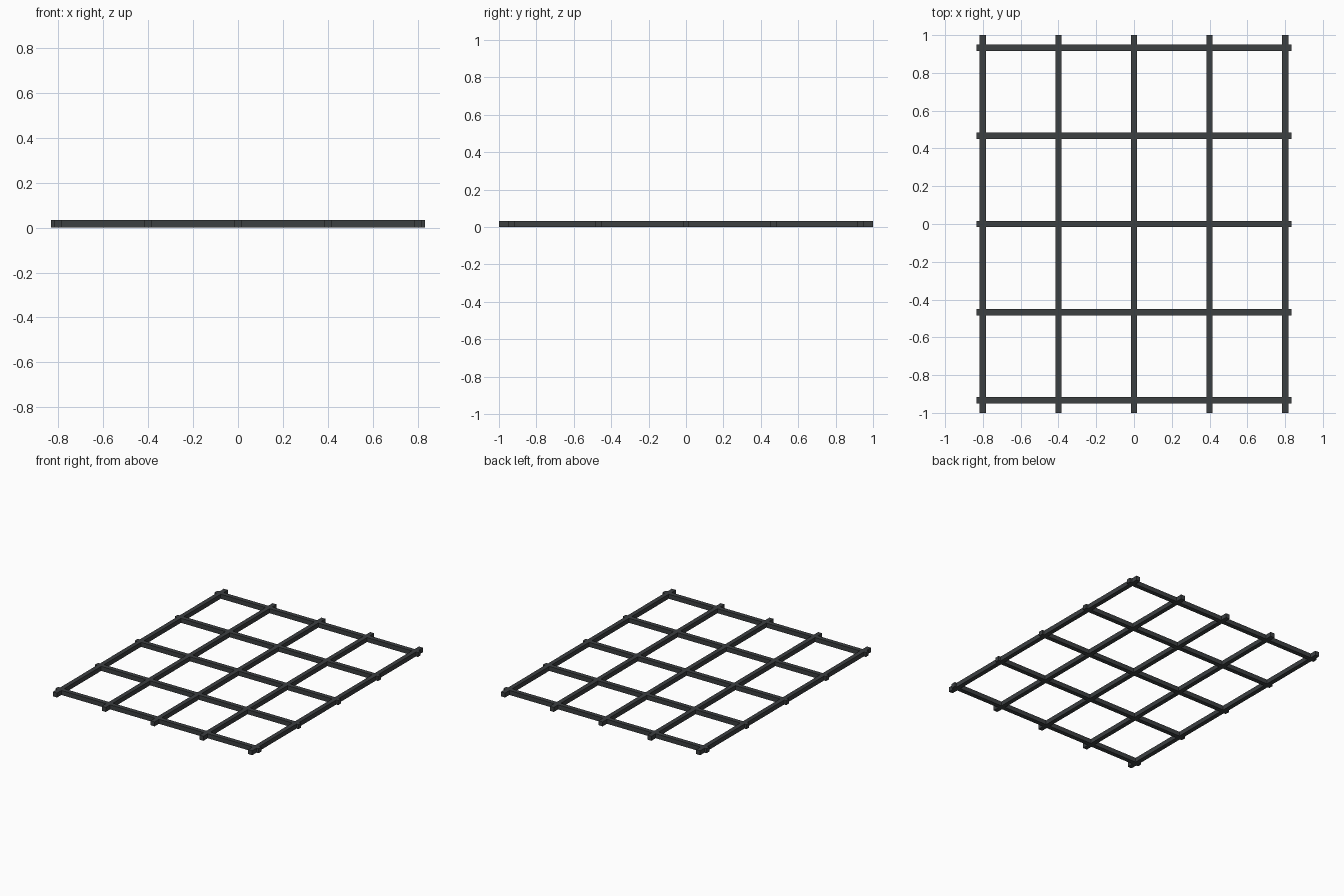
import bpy

if "Cube" in bpy.data.objects:
    bpy.data.objects.remove(bpy.data.objects["Cube"])

T = 1 / 30  # bar thickness

mat = bpy.data.materials.new("dark_steel")
mat.diffuse_color = (0.045, 0.05, 0.053, 1)
mat.use_nodes = True
mat.node_tree.nodes["Principled BSDF"].inputs["Base Color"].default_value = mat.diffuse_color


def bar(name, x, y, length_x, length_y):
    bpy.ops.mesh.primitive_cube_add(size=1, location=(x, y, T / 2))
    ob = bpy.context.object
    ob.name = name
    ob.scale = (length_x, length_y, T)
    bpy.ops.object.transform_apply(location=False, rotation=False, scale=True)
    ob.data.materials.append(mat)


# Five long bars and five cross bars sharing one plane
for i in range(-2, 3):
    bar(f"long_bar_{i + 3}", i * 0.4, 0, T, 2.0)
    bar(f"cross_bar_{i + 3}", 0, i * 14 / 30, 50 / 30, T)
